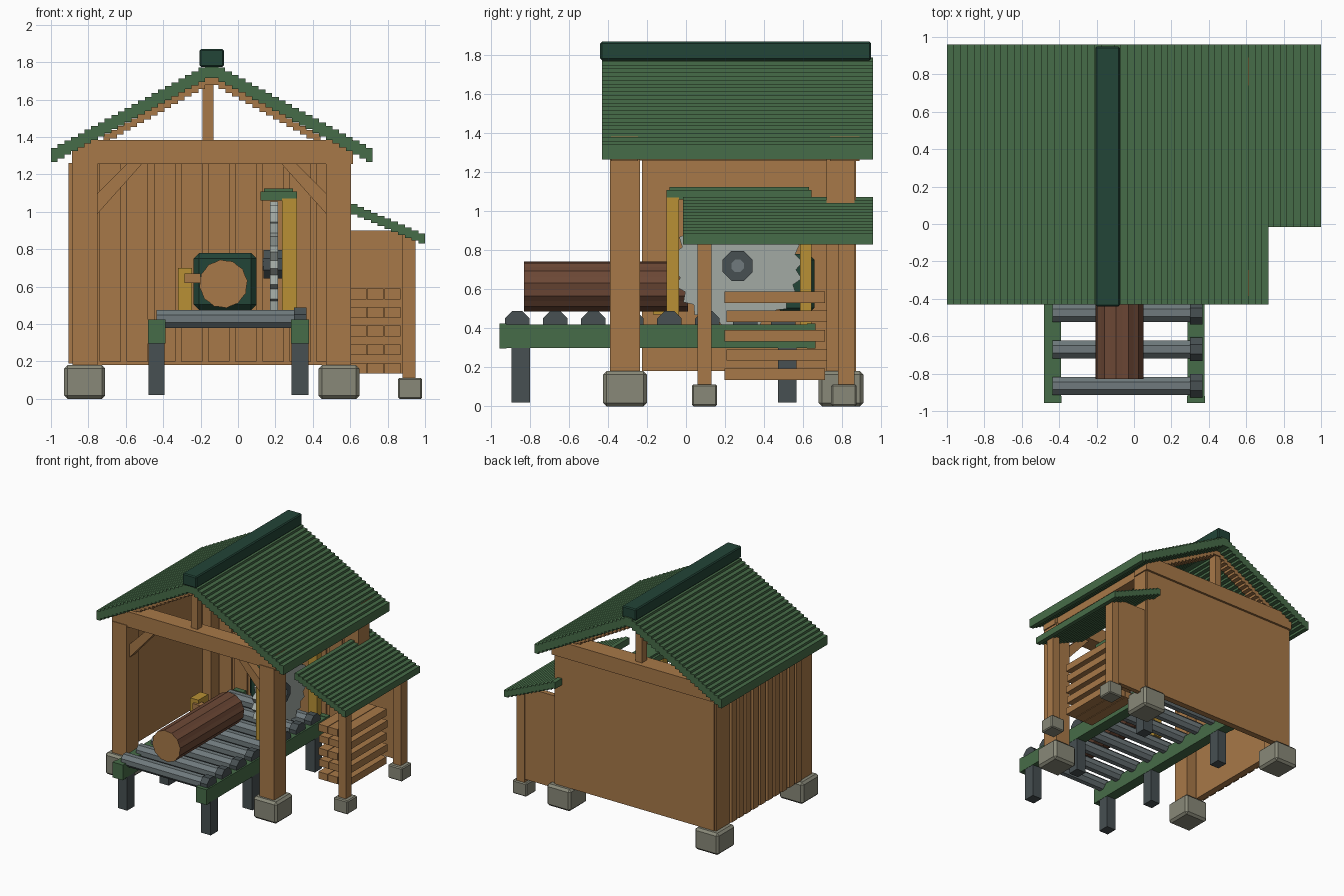
import bpy, bmesh, math
from mathutils import Vector

cube = bpy.data.objects.get("Cube")
if cube:
    bpy.data.objects.remove(cube, do_unlink=True)

CX = -0.14  # centre line of the main building


def mat(name, r, g, b):
    m = bpy.data.materials.new(name)
    m.use_nodes = True
    m.diffuse_color = (r, g, b, 1)
    bsdf = m.node_tree.nodes["Principled BSDF"]
    bsdf.inputs["Base Color"].default_value = (r, g, b, 1)
    bsdf.inputs["Roughness"].default_value = 0.9
    return m


WOOD = mat("timber", 0.39, 0.19, 0.065)
GREEN = mat("roof green", 0.062, 0.15, 0.065)
DARK_GREEN = mat("dark green", 0.016, 0.058, 0.038)
BARK = mat("bark brown", 0.15, 0.064, 0.036)
STONE = mat("stone", 0.25, 0.25, 0.19)
IRON = mat("dark iron", 0.063, 0.08, 0.085)
STEEL = mat("roller steel", 0.16, 0.195, 0.205)
BLADE = mat("blade steel", 0.36, 0.40, 0.37)
YELLOW = mat("machine yellow", 0.48, 0.28, 0.035)


def finish(name, bm, material):
    bmesh.ops.recalc_face_normals(bm, faces=bm.faces[:])
    me = bpy.data.meshes.new(name)
    bm.to_mesh(me)
    bm.free()
    me.materials.append(material)
    ob = bpy.data.objects.new(name, me)
    bpy.context.collection.objects.link(ob)
    return ob


def box(name, x, y, z, material, bevel=0):
    """Box from (min, max) pairs."""
    bm = bmesh.new()
    bmesh.ops.create_cube(bm, size=1)
    for v in bm.verts:
        v.co = Vector([(a + b) / 2 + (b - a) * c for (a, b), c in zip((x, y, z), v.co)])
    if bevel:
        bmesh.ops.bevel(bm, geom=bm.edges[:], offset=bevel, segments=1, affect='EDGES')
    return finish(name, bm, material)


def prism(name, pts, axis, a, b, material):
    """Extrude a profile along x (points are y, z) or along y (points are x, z)."""
    bm = bmesh.new()

    def place(p, t):
        return (t, p[0], p[1]) if axis == 'x' else (p[0], t, p[1])
    face = bm.faces.new([bm.verts.new(place(p, a)) for p in pts])
    ext = bmesh.ops.extrude_face_region(bm, geom=[face])
    move = Vector((b - a, 0, 0)) if axis == 'x' else Vector((0, b - a, 0))
    bmesh.ops.translate(bm, vec=move, verts=[g for g in ext["geom"] if isinstance(g, bmesh.types.BMVert)])
    return finish(name, bm, material)


def ring(c, r, n, alt=None):
    """Regular polygon; alt gives every second point another radius."""
    pts = []
    for i in range(n):
        a = 2 * math.pi * (i + 0.5) / n
        q = alt if alt and i % 2 else r
        pts.append((c[0] + q * math.cos(a), c[1] + q * math.sin(a)))
    return pts


def stairs(x0, z0, x1, z1, n, thick):
    """Stepped band from (x0, z0) to (x1, z1)."""
    top = []
    for i in range(n):
        z = z0 + (z1 - z0) * i / (n - 1)
        top += [(x0 + (x1 - x0) * i / n, z), (x0 + (x1 - x0) * (i + 1) / n, z)]
    return top + [(x, z - thick) for x, z in reversed(top)]


def mirror(pts):
    return [(2 * CX - x, z) for x, z in pts]


def mx(a, b):
    return (2 * CX - b, 2 * CX - a)


# Main roof and ridge cap
slope = stairs(-1.0, 1.342, CX, 1.79, 24, 0.075)
prism("main_roof_right", slope, 'y', -0.43, 0.96, GREEN)
prism("main_roof_left", mirror(slope), 'y', -0.43, 0.96, GREEN)
box("ridge_cap", (-0.205, -0.076), (-0.44, 0.95), (1.775, 1.87), DARK_GREEN, 0.008)

# Corner posts on stone footings
post_x = (0.47, 0.605)
for side, px, sx in (("left", post_x, (0.43, 0.65)), ("right", mx(*post_x), mx(0.43, 0.65))):
    for end, py, sy in (("front", (-0.39, -0.237), (-0.425, -0.2)), ("back", (0.72, 0.865), (0.68, 0.91))):
        box(f"{end}_{side}_post", px, py, (0.17, 1.27), WOOD)
        box(f"{end}_{side}_footing", sx, sy, (0, 0.18), STONE, 0.018)
    box(f"{side}_wall_plate", (px[0] + 0.02, px[1] - 0.02), (-0.38, 0.86), (1.26, 1.35), WOOD)

# Gable frames
rafter = stairs(-0.72, 1.418, CX, 1.722, 16, 0.045)
brace = [(-0.76, 1.09), (-0.59, 1.26), (-0.51, 1.26), (-0.76, 0.98)]
for end, y0, y1 in (("front", -0.385, -0.245), ("back", 0.74, 0.89)):
    box(f"{end}_tie_beam", (-0.887, 0.615), (y0, y1), (1.257, 1.385), WOOD)
    box(f"{end}_king_post", (-0.19, -0.13), (y0 + 0.04, y1 - 0.04), (1.38, 1.74), WOOD)
    prism(f"{end}_rafter_right", rafter, 'y', y0 + 0.03, y1 - 0.03, WOOD)
    prism(f"{end}_rafter_left", mirror(rafter), 'y', y0 + 0.03, y1 - 0.03, WOOD)
prism("brace_right", brace, 'y', -0.35, -0.28, WOOD)
prism("brace_left", mirror(brace), 'y', -0.35, -0.28, WOOD)

# Back wall with inside battens, right wall with outside boards
box("back_wall", (-0.87, 0.59), (0.82, 0.872), (0.18, 1.27), WOOD)
for i in range(9):
    x = -0.74 + i * 0.145
    box(f"back_batten_{i + 1}", (x, x + 0.115), (0.805, 0.825), (0.2, 1.26), WOOD)
box("right_wall", (-0.885, -0.83), (-0.225, 0.73), (0.18, 1.27), WOOD)
for i in range(10):
    y = -0.225 + i * 0.0945
    box(f"right_board_{i + 1}", (-0.905, -0.88), (y, y + 0.066), (0.19, 1.26), WOOD)

# Lean-to
prism("lean_to_roof", stairs(0.53, 1.073, 1.0, 0.885, 13, 0.055), 'y', -0.015, 0.96, GREEN)
for end, py, sy in (("front", (0.06, 0.13), (0.03, 0.16)), ("back", (0.78, 0.865), (0.745, 0.875))):
    box(f"lean_to_{end}_post", (0.88, 0.95), py, (0.1, 0.88), WOOD)
    box(f"lean_to_{end}_footing", (0.855, 0.985), sy, (0, 0.112), STONE, 0.008)
box("lean_to_back_wall", (0.59, 0.9), (0.815, 0.855), (0.135, 0.9), WOOD)
for i in range(5):
    z = 0.135 + i * 0.099
    y = 0.197 + 0.012 * (i % 2)
    for j in range(3):
        x = 0.6 + j * 0.091
        box(f"plank_{i + 1}_{j + 1}", (x, x + 0.086), (y, y + 0.515), (z, z + 0.058), WOOD)

# Roller table
for side, x in (("right", (-0.48, -0.39)), ("left", (0.285, 0.378))):
    box(f"{side}_rail", x, (-0.94, 0.65), (0.3, 0.42), GREEN)
    for end, y in (("front", (-0.958, -0.92)), ("back", (0.62, 0.665))):
        box(f"{side}_rail_{end}_cap", (x[0] - 0.002, x[1] + 0.002), y, (0.297, 0.424), GREEN)
    for n, y in enumerate((-0.895, -0.35, 0.473)):
        box(f"{side}_leg_{n + 1}", (x[0] + 0.002, x[1] - 0.002), (y, y + 0.095), (0.02, 0.34), IRON)
for i in range(8):
    y = -0.865 + i * 0.195
    prism(f"roller_{i + 1}", ring((y, 0.428), 0.052, 8), 'x', -0.435, 0.31, STEEL)
    prism(f"roller_end_{i + 1}", ring((y, 0.425), 0.068, 8), 'x', 0.3, 0.365, IRON)

# Log with cut ends
log = prism("log", ring((-0.078, 0.615), 0.13, 24, 0.124), 'y', -0.83, 0.01, BARK)
log.data.materials.append(WOOD)
for p in log.data.polygons:
    if abs(p.normal.y) > 0.9:
        p.material_index = 1

# Saw blade, hub and guard
SAW = (0.265, 0.72)
prism("saw_blade", ring(SAW, 0.335, 48, 0.30), 'x', 0.17, 0.215, BLADE)
prism("saw_hub", ring(SAW, 0.083, 8), 'x', 0.137, 0.243, IRON)
prism("saw_axle", ring(SAW, 0.035, 8), 'x', 0.13, 0.25, STEEL)
for end, y in (("front", (-0.1, -0.035)), ("back", (0.585, 0.645))):
    box(f"guard_{end}_post", (0.235, 0.315), y, (0.42, 1.07), YELLOW)
box("guard_cover", (0.12, 0.315), (-0.1, 0.645), (1.06, 1.11), GREEN)
box("guard_cover_top", (0.14, 0.295), (-0.085, 0.63), (1.1, 1.125), GREEN)

# Backstop housing and log clamp
box("backstop", (-0.238, 0.1), (0.47, 0.66), (0.475, 0.78), DARK_GREEN, 0.03)
box("clamp_body", (-0.32, -0.245), (-0.17, -0.04), (0.47, 0.7), YELLOW)
box("clamp_arm", (-0.285, -0.2), (-0.19, -0.13), (0.62, 0.67), WOOD)
